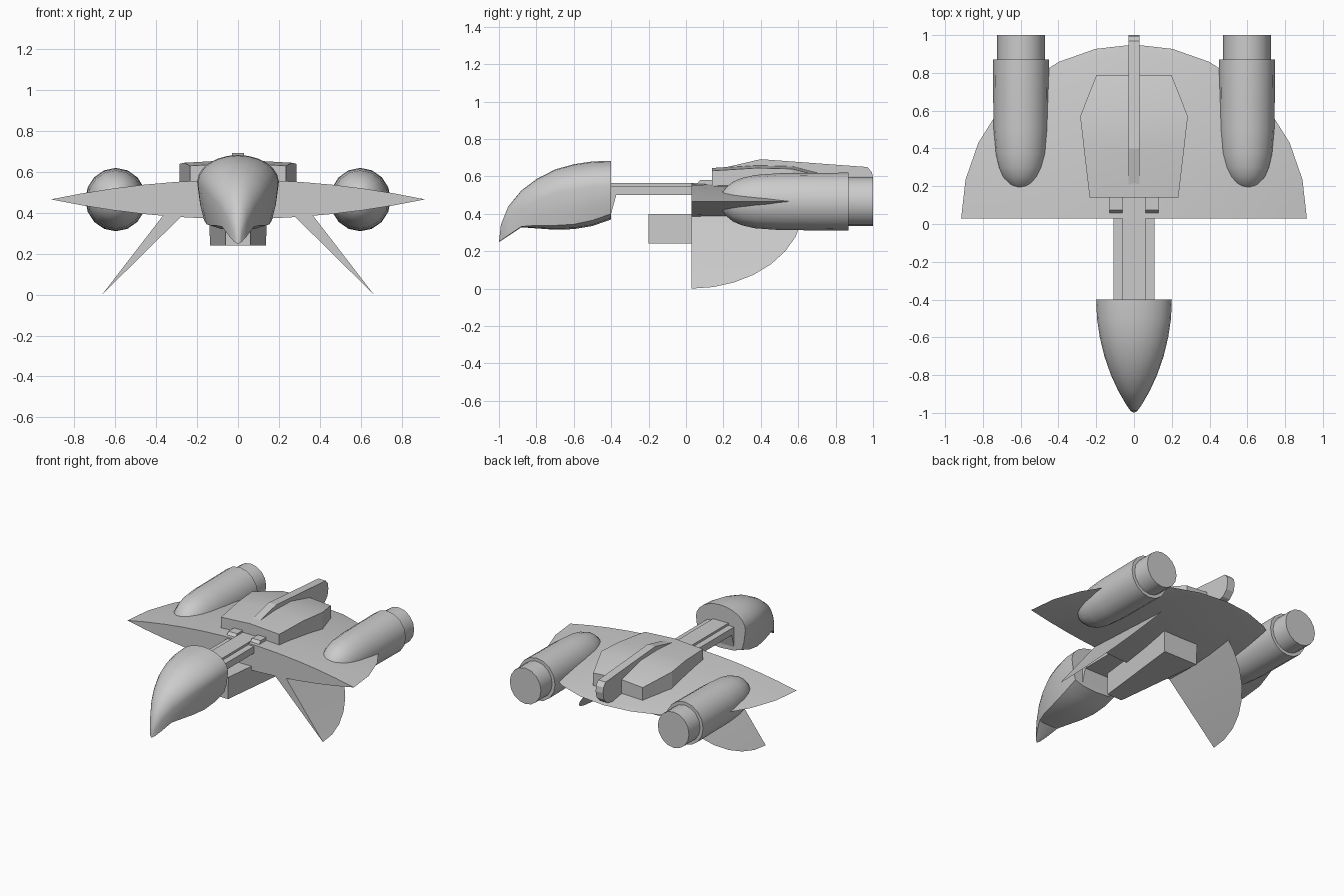
import bpy, bmesh, math

if "Cube" in bpy.data.objects:
    bpy.data.objects.remove(bpy.data.objects["Cube"])


def loft(name, rings, smooth=None, mirror=False):
    """Skin a list of equal-length point rings, cap both ends, merge tips."""
    bm = bmesh.new()
    vs = [[bm.verts.new(p) for p in r] for r in rings]
    n = len(vs[0])
    for a, b in zip(vs, vs[1:]):
        for i in range(n):
            j = (i + 1) % n
            bm.faces.new((a[i], a[j], b[j], b[i]))
    bm.faces.new(vs[0])
    bm.faces.new(vs[-1])
    bmesh.ops.remove_doubles(bm, verts=bm.verts, dist=0.0005)
    bmesh.ops.dissolve_degenerate(bm, edges=bm.edges, dist=0.0001)
    bmesh.ops.recalc_face_normals(bm, faces=bm.faces)
    me = bpy.data.meshes.new(name)
    bm.to_mesh(me)
    bm.free()
    ob = bpy.data.objects.new(name, me)
    bpy.context.collection.objects.link(ob)
    if smooth:
        bpy.ops.object.select_all(action='DESELECT')
        bpy.context.view_layer.objects.active = ob
        ob.select_set(True)
        bpy.ops.object.shade_smooth_by_angle(angle=math.radians(smooth))
    if mirror:
        ob.modifiers.new("Mirror", 'MIRROR')
    return ob


def box(name, x0, x1, y0, y1, z0, z1, mirror=False):
    rings = [[(x0, y, z0), (x1, y, z0), (x1, y, z1), (x0, y, z1)] for y in (y0, y1)]
    return loft(name, rings, mirror=mirror)


# Beaked cockpit: y, half width, top, widest height, crease, belly, crease width ratio
stations = [
    (-1.0, 0.0, 0.248, 0.248, 0.248, 0.248, 1),
    (-0.99, 0.018, 0.34, 0.30, 0.257, 0.255, 0.95),
    (-0.95, 0.045, 0.44, 0.36, 0.285, 0.282, 0.95),
    (-0.88, 0.085, 0.525, 0.43, 0.332, 0.328, 0.92),
    (-0.8, 0.122, 0.585, 0.47, 0.338, 0.322, 0.88),
    (-0.7, 0.157, 0.637, 0.51, 0.338, 0.315, 0.85),
    (-0.6, 0.181, 0.665, 0.53, 0.344, 0.318, 0.85),
    (-0.5, 0.196, 0.68, 0.545, 0.365, 0.335, 0.85),
    (-0.4, 0.2, 0.683, 0.55, 0.40, 0.37, 0.85)]
rings = []
for y, w, top, mid, cr, be, k in stations:
    ring = []
    for i in range(13):
        a = math.pi * i / 12
        ring.append((w * math.cos(a), y, mid + (top - mid) * math.sin(a)))
    left = [(-w * (1 - (1 - k) * 0.4), y, mid + (cr - mid) * 0.6), (-w * k, y, cr),
            (-w * k * 0.6, y, be + (cr - be) * 0.25)]
    right = [(-x, yy, z) for x, yy, z in reversed(left)]
    rings.append(ring + left + [(0, y, be)] + right)
loft("cockpit", rings, 32)

# Neck, raised spine, brace behind the cockpit, collar blocks at the wing
box("neck", -0.108, 0.108, -0.42, 0.15, 0.50, 0.55)
box("neck_spine", -0.062, 0.062, -0.42, 0.15, 0.50, 0.566)
loft("neck_brace", [[(x, -0.42, 0.375), (x, -0.408, 0.375), (x, -0.37, 0.51), (x, -0.42, 0.51)]
                    for x in (-0.108, 0.108)])
loft("collar", [[(x, 0.055, 0.52), (x, 0.055, 0.555), (x, 0.075, 0.58), (x, 0.15, 0.58), (x, 0.15, 0.52)]
                for x in (0.06, 0.13)], mirror=True)

# Half-disc wing with lens-shaped thickness
rings = []
for i in range(8):
    a = math.pi / 2 * i / 7
    w, d = 0.915 * math.cos(a), math.sin(a)
    y = 0.03 + 0.92 * d

    def skin(t, side):
        x = w * t
        h = max(0, 1 - (x / 0.915) ** 2 - d * d)
        return (x, y, 0.466 + side * 0.096 * h)
    ts = [-1 + j / 6 for j in range(13)]
    rings.append([skin(t, 1) for t in ts] + [skin(t, -1) for t in reversed(ts[1:-1])])
loft("wing", rings, 15)

# Engine pods with exhaust sleeves
profile = [(0.175, 0), (0.185, 0.035), (0.21, 0.07), (0.25, 0.102), (0.30, 0.122), (0.37, 0.137),
           (0.50, 0.146), (0.87, 0.149), (0.87, 0.126), (1.0, 0.126)]
rings = [[(0.598 + r * math.cos(2 * math.pi * i / 16), y, 0.465 + 1.04 * r * math.sin(2 * math.pi * i / 16))
          for i in range(16)] for y, r in profile]
loft("engine_pod", rings, 35, mirror=True)

# Slanted lower fins, quarter-disc shaped and sharp at the curved edge
rings = []
for i in range(9):
    a = math.pi / 2 * i / 8
    s = math.sin(a)
    x, z, h = 0.268 + 0.397 * s, 0.445 * (1 - s), 0.054 * (1 - s)
    rings.append([(x - h, 0.03, z), (x + h, 0.03, z), (x, 0.03 + 0.6 * math.cos(a), z)])
loft("lower_fin", rings, 20, mirror=True)

# Raised back plate on the wing
rings = []
for y, w, z in [(0.14, 0.235, 0.63), (0.38, 0.263, 0.645), (0.57, 0.285, 0.64), (0.785, 0.2, 0.585)]:
    rings.append([(-w, y, 0.47), (-w, y, z), (0, y, z + 0.015), (w, y, z), (w, y, 0.47)])
loft("back_plate", rings, 20)

# Dorsal fin
side = [(0.2, 0.62), (0.21, 0.648), (0.4, 0.692), (0.97, 0.65), (0.995, 0.62), (1.0, 0.58),
        (0.99, 0.53), (0.95, 0.49), (0.85, 0.47), (0.4, 0.5)]
loft("dorsal_fin", [[(x, y, z) for y, z in side] for x in (-0.03, 0.03)])

# Tapered belly hull
loft("belly_hull", [[(-w, y, 0.24), (w, y, 0.24), (w * 1.03, y, 0.40), (-w * 1.03, y, 0.40)]
                    for y, w in [(-0.2, 0.06), (0.48, 0.137)]])
